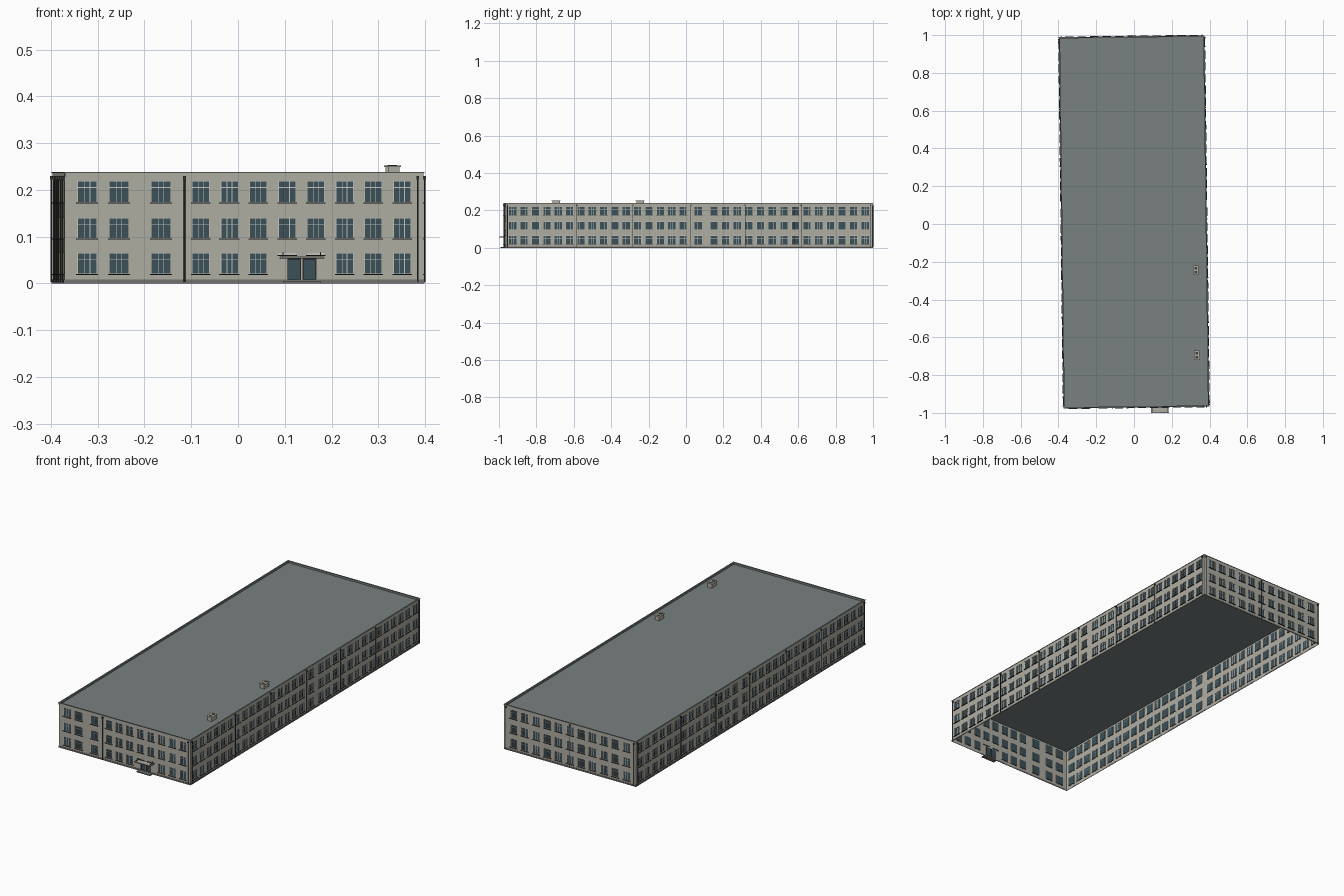
import bpy
import bmesh
import math
from mathutils import Matrix, Vector

cube = bpy.data.objects.get("Cube")
if cube:
    bpy.data.objects.remove(cube)

HW, HL, TOP, ROOF = 0.384, 0.981, 0.238, 0.228
RECESS = 0.003
PLACE = Matrix.Translation((0, 0.011, 0)) @ Matrix.Rotation(0.0127, 4, 'Z')
UP = Vector((0, 0, 1))


def material(name, r, g, b):
    m = bpy.data.materials.new(name)
    m.use_nodes = True
    m.diffuse_color = (r, g, b, 1)
    bsdf = next(n for n in m.node_tree.nodes if n.type == 'BSDF_PRINCIPLED')
    bsdf.inputs["Base Color"].default_value = (r, g, b, 1)
    return m


plaster = material("warm grey plaster", 0.43, 0.42, 0.36)
slate = material("slate grey roof", 0.19, 0.22, 0.215)
glass = material("dark blue glass", 0.045, 0.08, 0.10)
frame_white = material("pale frame", 0.55, 0.56, 0.53)
dark = material("dark metal", 0.045, 0.043, 0.038)
stone = material("plinth grey", 0.17, 0.165, 0.15)


def finish(bm, name, *mats):
    bm.transform(PLACE)
    mesh = bpy.data.meshes.new(name)
    bm.to_mesh(mesh)
    bm.free()
    for m in mats:
        mesh.materials.append(m)
    obj = bpy.data.objects.new(name, mesh)
    bpy.context.scene.collection.objects.link(obj)
    return obj


class Wall:
    """A facade plane: u runs along it, d points outwards, z is up."""
    def __init__(self, name, direction, distance, half):
        self.name, self.half = name, half
        self.u = Vector(direction)
        self.n = self.u.cross(UP)
        self.origin = self.n * distance

    def at(self, u, d, z):
        return self.origin + self.u * u + self.n * d + UP * z

    def quad(self, bm, pts, mat=0):
        f = bm.faces.new([bm.verts.new(self.at(*p)) for p in pts])
        f.material_index = mat

    def box(self, bm, u0, u1, d0, d1, z0, z1):
        size = (u1 - u0, d1 - d0, z1 - z0)
        basis = Matrix((self.u, self.n, UP)).transposed().to_4x4()
        centre = self.at((u0 + u1) / 2, (d0 + d1) / 2, (z0 + z1) / 2)
        bmesh.ops.create_cube(bm, size=1, matrix=Matrix.Translation(centre)
                              @ basis @ Matrix.Diagonal((*size, 1)))
        bmesh.ops.recalc_face_normals(bm, faces=bm.faces[:])


def inside(u, z, rects):
    return any(a < u < b and c < z < d for a, b, c, d in rects)


def build_facade(wall, rects):
    # Wall sheet with recessed glazing
    bm = bmesh.new()
    us = sorted({-wall.half, wall.half, *(x for r in rects for x in r[:2])})
    zs = sorted({0, TOP, *(x for r in rects for x in r[2:])})
    for a, b in zip(us, us[1:]):
        for c, d in zip(zs, zs[1:]):
            if not inside((a + b) / 2, (c + d) / 2, rects):
                wall.quad(bm, [(a, 0, c), (b, 0, c), (b, 0, d), (a, 0, d)])
    for a, b, c, d in rects:
        ring = [(a, c), (b, c), (b, d), (a, d)]
        wall.quad(bm, [(u, -RECESS, z) for u, z in ring], 1)
        for (u, z), (v, w) in zip(ring, ring[1:] + ring[:1]):
            wall.quad(bm, [(u, 0, z), (v, 0, w), (v, -RECESS, w), (u, -RECESS, z)])
    bmesh.ops.remove_doubles(bm, verts=bm.verts[:], dist=1e-5)
    finish(bm, wall.name + "_wall", plaster, glass)


def build_windows(wall, rects):
    # Pale frames with two mullions and a transom, dark sills below
    frames, sills = bmesh.new(), bmesh.new()
    t = 0.0007
    for a, b, c, d in rects:
        w = b - a
        for u in (a + t, a + w * 0.36, a + w * 0.64, b - t):
            wall.box(frames, u - t, u + t, -RECESS, -0.001, c, d)
        for z in (c + t, c + (d - c) * 0.7, d - t):
            wall.box(frames, a, b, -RECESS, -0.0012, z - t, z + t)
        wall.box(sills, a - 0.002, b + 0.002, -0.001, 0.005, c - 0.002, c)
    finish(frames, wall.name + "_window_frames", frame_white)
    finish(sills, wall.name + "_window_sills", dark)


def build_pipes(wall, positions):
    # Downpipes with a small hopper at the top
    bm = bmesh.new()
    for u in positions:
        bmesh.ops.create_cone(bm, cap_ends=True, segments=8, radius1=0.0017,
                              radius2=0.0017, depth=0.224,
                              matrix=Matrix.Translation(wall.at(u, 0.003, 0.115)))
        wall.box(bm, u - 0.003, u + 0.003, 0, 0.006, 0.222, 0.23)
    finish(bm, wall.name + "_downpipes", dark)


front = Wall("front", (1, 0, 0), HL, HW)
right = Wall("right", (0, 1, 0), HW, HL)
back = Wall("back", (-1, 0, 0), HL, HW)
left = Wall("left", (0, -1, 0), HW, HL)

FLOORS = [(0.02, 0.065), (0.096, 0.14), (0.173, 0.219)]

# Column centre and width of the windows on each facade
front_cols = [(u, 0.043) for u in (-0.335, -0.267, -0.177)]
front_cols += [(-0.092 + 0.0615 * i, 0.038) for i in range(8)]
back_cols = [(-0.33 + 0.066 * i, 0.041) for i in range(11)]
long_cols = [(-0.942 + 0.0607 * i, 0.041) for i in range(16)]
long_cols += [(0.05, 0.041)]
long_cols += [(0.134 + 0.0622 * i, 0.041) for i in range(14)]
mirrored_cols = [(-u, w) for u, w in long_cols]

DOOR_U = 0.124
doors = [(DOOR_U - 0.03, DOOR_U - 0.003, 0.007, 0.053),
         (DOOR_U + 0.003, DOOR_U + 0.03, 0.007, 0.053)]

for wall, cols, pipes in (
        (front, front_cols, (-0.127, 0.372)),
        (right, long_cols, (-0.97, -0.6, -0.3, 0.01, 0.3, 0.6, 0.97)),
        (back, back_cols, (-0.373, 0.0, 0.373)),
        (left, mirrored_cols, (-0.97, -0.6, -0.3, -0.01, 0.3, 0.6, 0.97))):
    windows = []
    for z0, z1 in FLOORS:
        for u, w in cols:
            by_door = wall is front and z0 < 0.05 and abs(u - DOOR_U) < 0.045
            windows.append((u - w / 2, u + w / 2, 0.061 if by_door else z0, z1))
    build_facade(wall, windows + (doors if wall is front else []))
    build_windows(wall, windows)
    build_pipes(wall, pipes)

    # Plinth band and parapet coping
    bm = bmesh.new()
    wall.box(bm, -wall.half, wall.half, 0, 0.002, 0, 0.008)
    finish(bm, wall.name + "_plinth", stone)
    bm = bmesh.new()
    wall.box(bm, -wall.half - 0.002, wall.half + 0.002, -0.005, 0.002, TOP - 0.002, TOP)
    wall.box(bm, -wall.half, wall.half, -0.005, -0.0005, ROOF, TOP - 0.002)
    finish(bm, wall.name + "_parapet", slate)

# Flat roof
bm = bmesh.new()
bm.faces.new([bm.verts.new((x * HW, y * HL, ROOF))
              for x, y in ((-1, -1), (1, -1), (1, 1), (-1, 1))])
finish(bm, "roof", slate)

# Entrance: door frames, canopy with brackets, step
bm = bmesh.new()
for a, b, c, d in doors:
    for u in (a, b):
        front.box(bm, u - 0.001, u + 0.001, -RECESS, 0.001, c, d)
    front.box(bm, a, b, -RECESS, 0.001, d - 0.002, d)
finish(bm, "door_frames", dark)
bm = bmesh.new()
front.box(bm, DOOR_U - 0.047, DOOR_U + 0.047, 0, 0.031, 0.054, 0.058)
finish(bm, "entrance_canopy", plaster)
bm = bmesh.new()
for s in (-1, 1):
    u = DOOR_U + s * 0.04
    front.box(bm, u - 0.001, u + 0.001, 0, 0.028, 0.058, 0.061)
    front.box(bm, u - 0.001, u + 0.001, 0, 0.003, 0.058, 0.067)
front.box(bm, DOOR_U - 0.048, DOOR_U + 0.048, 0.03, 0.032, 0.0535, 0.0555)
finish(bm, "canopy_brackets", dark)
bm = bmesh.new()
front.box(bm, DOOR_U - 0.04, DOOR_U + 0.04, 0, 0.024, 0, 0.005)
finish(bm, "entrance_step", stone)

# Roof vents: body, flared cap and dark openings
for i, y in enumerate((-0.26, -0.71)):
    for part, mat, half_x, half_y, z0, z1 in (
            ("body", plaster, 0.012, 0.02, ROOF, 0.249),
            ("cap", plaster, 0.015, 0.024, 0.249, 0.252)):
        bm = bmesh.new()
        right.box(bm, y - half_y, y + half_y, -0.06 - half_x, -0.06 + half_x, z0, z1)
        finish(bm, f"vent_{part}_{i + 1}", mat)
    bm = bmesh.new()
    for s in (-1, 1):
        v = y + s * 0.011
        right.box(bm, v - 0.006, v + 0.006, -0.067, -0.053, 0.252, 0.253)
    finish(bm, f"vent_openings_{i + 1}", dark)
